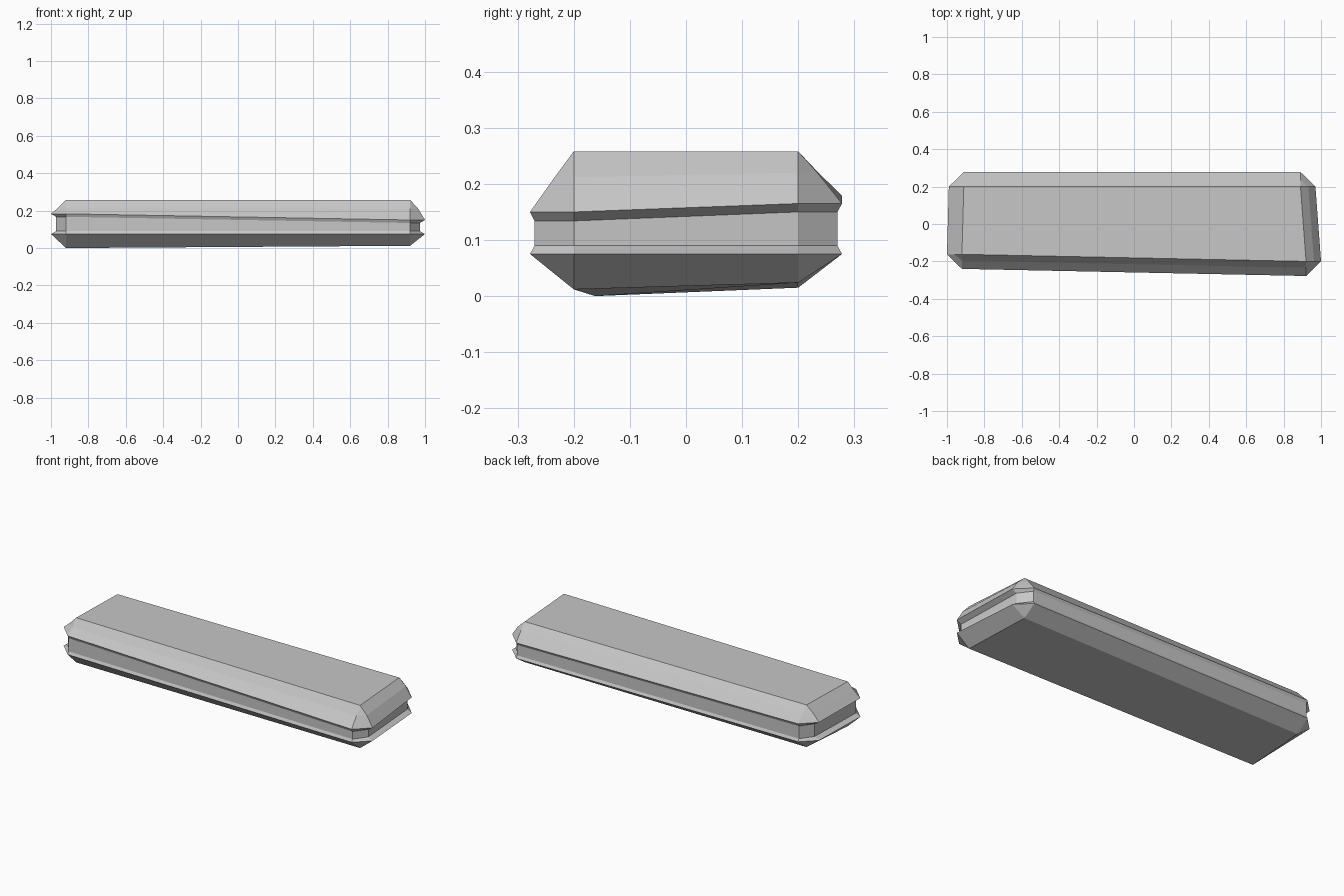
import bpy
import bmesh

cube = bpy.data.objects.get("Cube")
if cube:
    bpy.data.objects.remove(cube, do_unlink=True)

# One flat grey for the whole slab
grey = bpy.data.materials.new("stone_grey")
grey.use_nodes = True
colour = (0.57, 0.57, 0.57, 1)
grey.diffuse_color = colour
grey.node_tree.nodes["Principled BSDF"].inputs["Base Color"].default_value = colour

# Corner pivots (x, y): front right, back right, back left, front left
CORNERS = [(0.92, -0.2), (0.89, 0.2), (-0.91, 0.2), (-0.92, -0.162)]

# Each level: outward reach in x, in y, then the height at each corner
LEVELS = [
    (0.0, 0.0, (0.012, 0.024, 0.015, 0.0)),             # underside
    (0.08, 0.078, (0.075, 0.075, 0.075, 0.075)),        # lower lip
    (0.052, 0.07, (0.09, 0.09, 0.09, 0.09)),            # groove floor
    (0.052, 0.07, (0.134, 0.15, 0.163, 0.167)),         # groove ceiling
    (0.08, 0.078, (0.15, 0.165, 0.179, 0.183)),         # upper lip
    (0.042, 0.034, (0.212, 0.22, 0.222, 0.215)),        # shoulder crease
    (0.0, 0.0, (0.258, 0.258, 0.258, 0.258)),           # top
]


def ring(bm, reach_x, reach_y, heights):
    """Chamfered rectangle with two points at every corner."""
    points = []
    for i, ((x, y), z) in enumerate(zip(CORNERS, heights)):
        along_x = (x + (reach_x if x > 0 else -reach_x), y, z)
        along_y = (x, y + (reach_y if y > 0 else -reach_y), z)
        points += [along_y, along_x] if i % 2 == 0 else [along_x, along_y]
    return [bm.verts.new(p) for p in points]


# Loft the levels into a closed body
bm = bmesh.new()
rings = [ring(bm, *level) for level in LEVELS]
for low, high in zip(rings, rings[1:]):
    for i in range(len(low)):
        j = (i + 1) % len(low)
        bm.faces.new((low[i], low[j], high[j], high[i]))
bm.faces.new(reversed(rings[0]))
bm.faces.new(rings[-1])

# Corner chamfers meet in a point at the top and underside
bmesh.ops.remove_doubles(bm, verts=bm.verts, dist=0.0005)
bmesh.ops.recalc_face_normals(bm, faces=bm.faces)

mesh = bpy.data.meshes.new("grooved_slab")
bm.to_mesh(mesh)
bm.free()
mesh.materials.append(grey)
slab = bpy.data.objects.new("grooved_slab", mesh)
bpy.context.collection.objects.link(slab)
